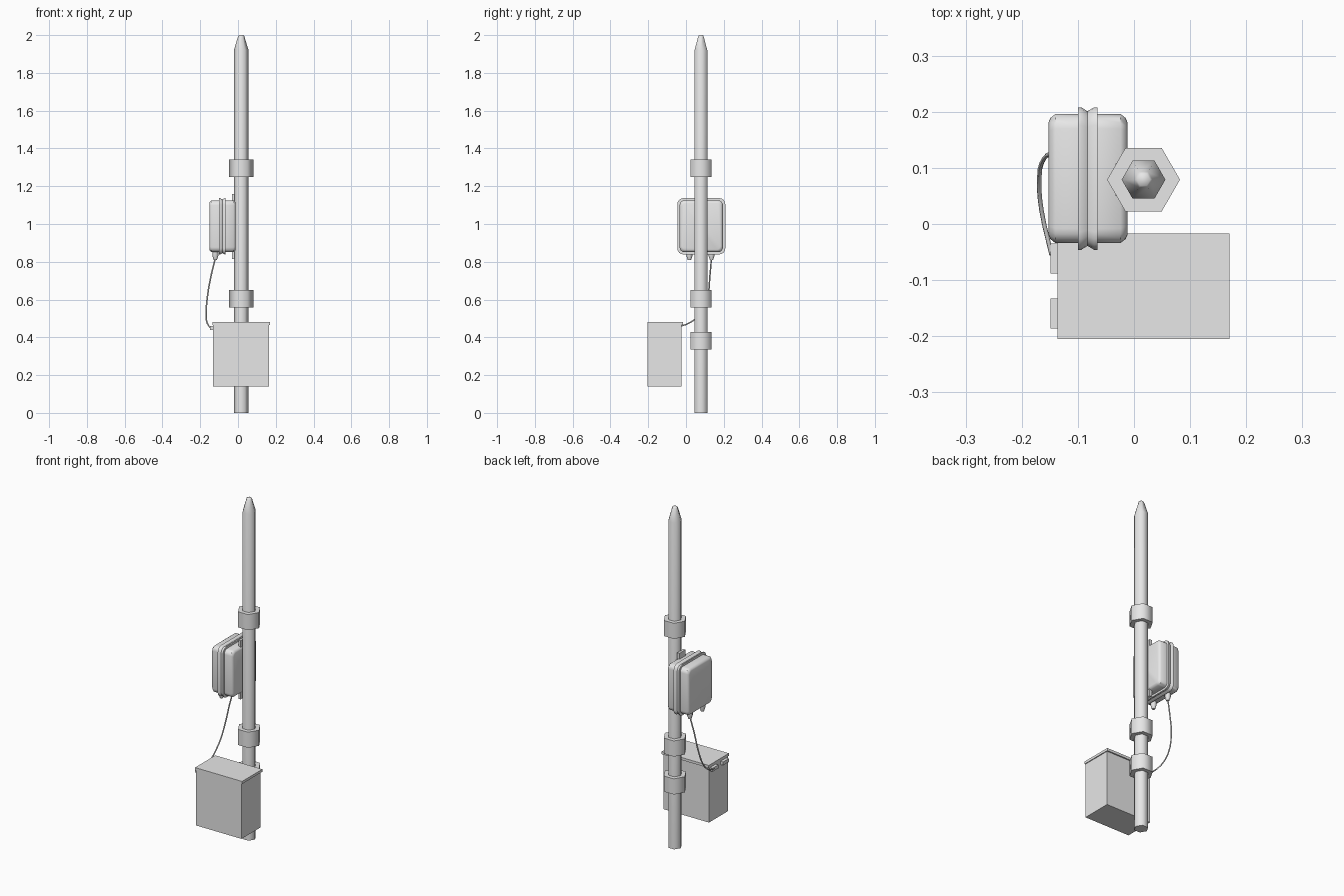
import bpy, bmesh, math
from mathutils import Vector

cube = bpy.data.objects.get("Cube")
if cube:
    bpy.data.objects.remove(cube, do_unlink=True)

grey = bpy.data.materials.new("light grey")
grey.use_nodes = True
grey.diffuse_color = (0.8, 0.8, 0.8, 1)
grey.node_tree.nodes["Principled BSDF"].inputs["Base Color"].default_value = (0.8, 0.8, 0.8, 1)

POLE_X, POLE_Y = 0.017, 0.079


def finish(name, bm, smooth=None):
    bmesh.ops.recalc_face_normals(bm, faces=bm.faces)
    mesh = bpy.data.meshes.new(name)
    bm.to_mesh(mesh)
    bm.free()
    mesh.materials.append(grey)
    obj = bpy.data.objects.new(name, mesh)
    bpy.context.collection.objects.link(obj)
    if smooth:
        bpy.ops.object.select_all(action="DESELECT")
        obj.select_set(True)
        bpy.context.view_layer.objects.active = obj
        bpy.ops.object.shade_smooth_by_angle(angle=math.radians(smooth))
    return obj


def loft(name, rings, smooth):
    """Skin a list of equal-length point rings and cap both ends."""
    bm = bmesh.new()
    loops = [[bm.verts.new(p) for p in ring] for ring in rings]
    for a, b in zip(loops, loops[1:]):
        for i in range(len(a)):
            j = (i + 1) % len(a)
            bm.faces.new((a[i], a[j], b[j], b[i]))
    bm.faces.new(loops[0])
    bm.faces.new(loops[-1])
    return finish(name, bm, smooth)


def turned(name, x, y, profile, sides=6):
    """Upright turned part from (radius, height) pairs."""
    angles = [2 * math.pi * i / sides for i in range(sides)]
    rings = [[(x + r * math.cos(a), y + r * math.sin(a), z) for a in angles]
             for r, z in profile]
    return loft(name, rings, 65)


def box(name, low, high):
    bm = bmesh.new()
    bmesh.ops.create_cube(bm, size=1)
    low, high = Vector(low), Vector(high)
    for v in bm.verts:
        v.co = (low + high) / 2 + v.co * (high - low)
    return finish(name, bm)


def rounded_ring(x, half_y, half_z, radius, steps=4):
    """Rounded rectangle across the x axis, around the housing centre."""
    ring = []
    for quarter, (sy, sz) in enumerate(((1, 1), (-1, 1), (-1, -1), (1, -1))):
        for i in range(steps + 1):
            a = (quarter + i / steps) * math.pi / 2
            ring.append((x, 0.081 + sy * (half_y - radius) + radius * math.cos(a),
                         0.988 + sz * (half_z - radius) + radius * math.sin(a)))
    return ring


# Pole with tapered tip, and its clamps
turned("pole", POLE_X, POLE_Y, [(0.039, 0), (0.039, 1.92), (0.016, 1.995), (0.012, 2.0)])
for name, z in (("lower", 0.335), ("middle", 0.558), ("upper", 1.25)):
    turned(name + "_clamp", POLE_X, POLE_Y, [(0.065, z), (0.065, z + 0.092)])

# Rounded housing with a double flange: (x, inset from flange outline)
stations = [(-0.152, 0.026), (-0.149, 0.019), (-0.14, 0.012), (-0.1, 0.012),
            (-0.1, 0), (-0.094, 0), (-0.083, 0.007), (-0.071, 0), (-0.065, 0),
            (-0.065, 0.012), (-0.024, 0.012), (-0.015, 0.019), (-0.012, 0.026)]
loft("housing", [rounded_ring(x, 0.127 - d, 0.149 - d, 0.032 - d / 2)
                 for x, d in stations], 40)

# Mounting strap between housing and pole
box("mounting_strap", (-0.033, 0.05, 0.815), (-0.018, 0.108, 1.16))

# Cable glands under the housing
for name, y in (("front", 0.018), ("rear", 0.135)):
    turned(name + "_gland", -0.12, y, [(0.009, 0.81), (0.016, 0.832), (0.016, 0.86)], 8)

# Battery box, lid and side terminals
box("battery_box", (-0.132, -0.203, 0.14), (0.165, -0.025, 0.47))
box("battery_lid", (-0.136, -0.205, 0.465), (0.17, -0.017, 0.48))
for name, y in (("front", -0.186), ("rear", -0.088)):
    box(name + "_terminal", (-0.149, y, 0.44), (-0.13, y + 0.053, 0.46))

# Hanging cable
path = [(-0.12, 0.135, 0.82), (-0.144, 0.126, 0.72), (-0.16, 0.117, 0.63),
        (-0.169, 0.08, 0.53), (-0.165, 0.025, 0.48), (-0.147, -0.055, 0.452)]
curve = bpy.data.curves.new("cable", "CURVE")
curve.dimensions = "3D"
curve.bevel_depth = 0.004
curve.bevel_resolution = 1
curve.resolution_u = 3
curve.use_fill_caps = True
spline = curve.splines.new("BEZIER")
spline.bezier_points.add(len(path) - 1)
for point, co in zip(spline.bezier_points, path):
    point.co = co
    point.handle_left_type = point.handle_right_type = "AUTO"
curve.materials.append(grey)
bpy.context.collection.objects.link(bpy.data.objects.new("cable", curve))
